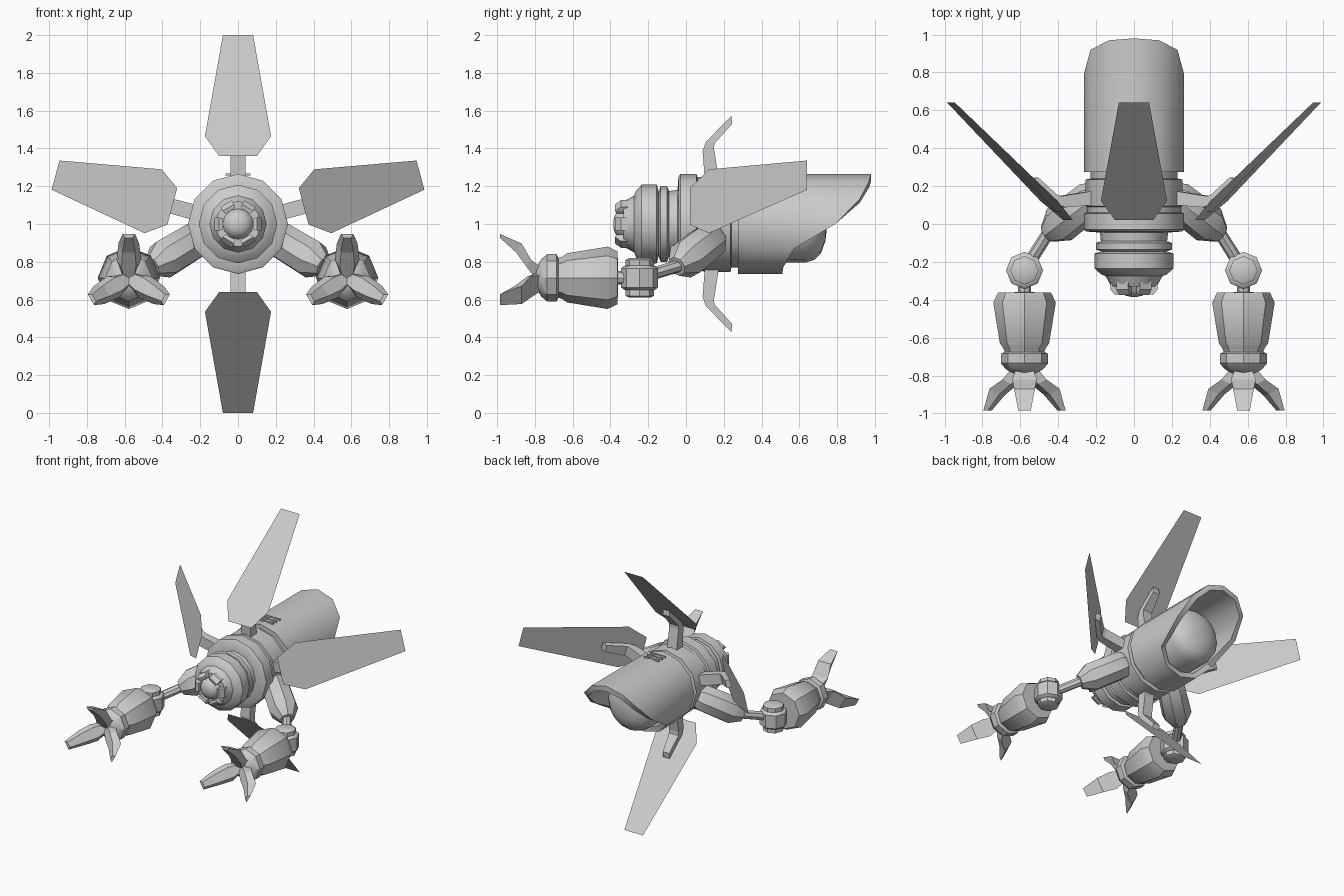
import bpy, bmesh, math
from mathutils import Vector, Matrix

if "Cube" in bpy.data.objects:
    bpy.data.objects.remove(bpy.data.objects["Cube"])

grey = bpy.data.materials.new("grey")
grey.diffuse_color = (0.6, 0.6, 0.6, 1)
grey.use_nodes = True
grey.node_tree.nodes["Principled BSDF"].inputs["Base Color"].default_value = grey.diffuse_color
UP = Vector((0, 0, 1))
BACK = Vector((0, 1, 0))
CENTRE = Vector((0, 0, 1))


def finish(name, bm, matrix=None, smooth=True):
    if matrix:
        bm.transform(matrix)
    bmesh.ops.recalc_face_normals(bm, faces=bm.faces)
    me = bpy.data.meshes.new(name)
    bm.to_mesh(me)
    bm.free()
    me.materials.append(grey)
    ob = bpy.data.objects.new(name, me)
    bpy.context.collection.objects.link(ob)
    if smooth:
        bpy.ops.object.select_all(action='DESELECT')
        ob.select_set(True)
        bpy.context.view_layer.objects.active = ob
        bpy.ops.object.shade_smooth_by_angle(angle=math.radians(35))
    return ob


def loft(name, rings, matrix=None, smooth=True, caps=True):
    """Skin a list of equal-length closed rings of points."""
    bm = bmesh.new()
    rows = [[bm.verts.new(p) for p in ring] for ring in rings]
    n = len(rows[0])
    for a, b in zip(rows, rows[1:]):
        for i in range(n):
            j = (i + 1) % n
            bm.faces.new((a[i], a[j], b[j], b[i]))
    if caps:
        bm.faces.new(rows[0])
        bm.faces.new(rows[-1])
    return finish(name, bm, matrix, smooth)


def turned(name, profile, origin, axis, sides, up=UP):
    """Turn (distance along axis, radius) pairs around an axis."""
    axis = Vector(axis).normalized()
    u = (up - axis * up.dot(axis)).normalized()
    v = axis.cross(u)
    turn = [i * math.tau / sides for i in range(sides)]
    return loft(name, [[Vector(origin) + axis * t + (u * math.cos(a) + v * math.sin(a)) * r
                        for a in turn] for t, r in profile])


def plate(name, points, matrix):
    bm = bmesh.new()
    bm.faces.new([bm.verts.new(p) for p in points])
    return finish(name, bm, matrix, False)


def box(name, size, matrix):
    bm = bmesh.new()
    bmesh.ops.create_cube(bm, size=1)
    bmesh.ops.scale(bm, vec=size, verts=bm.verts)
    return finish(name, bm, matrix, False)


# Ringed front body and rounded nose
turned("body", [(-.33, .12), (-.275, .15), (-.265, .175), (-.235, .208), (-.155, .208),
                (-.145, .17), (-.135, .2), (-.1, .2), (-.09, .175), (-.045, .18),
                (-.04, .25), (-.03, .265), (.055, .265), (.06, .248), (.09, .248),
                (.095, .255), (.235, .255), (.24, .23), (.3, .23)], CENTRE, BACK, 12)
turned("nose", [(-.385, .015), (-.378, .045), (-.36, .07), (-.32, .085)], CENTRE, BACK, 12)
for i in range(6):
    m = Matrix.Translation(CENTRE) @ Matrix.Rotation(math.radians(60 * i + 30), 4, 'Y')
    loft("nose_tab", [[(-w, y0, r), (w, y0, r), (w, y1, r), (-w, y1, r)]
                      for r, w, y0, y1 in ((.08, .03, -.37, -.31), (.1, .035, -.375, -.3),
                                           (.125, .035, -.345, -.29))], m, False)

# Rear hood: slanted open shell with a thick rim
ends = [.98, .97, .92, .79, .57, .515, .51]
rings = []
for r, ys in ((.225, None), (.225, ends), (.265, ends), (.265, None), (.22, None)):
    ring = []
    for i in range(12):
        a = i * math.pi / 6
        y = ys[min(i, 12 - i)] if ys else .275
        ring.append((r * math.sin(a), y, 1 + r * math.cos(a)))
    rings.append(ring)
loft("hood", rings, caps=False)

# Engine dome under the hood
turned("engine", [(.27, .205), (.63, .205), (.68, .19), (.715, .155), (.738, .09), (.746, .02)],
       CENTRE, BACK, 16)

# Vent slits on the hood
for y in (.34, .38, .42):
    box("vent_slit", (.13, .01, .012), Matrix.Translation((0, y, 1.262)))


# Four swept fins with bent struts
def sweep(x, r, off=0):
    return (x, .02 + (r - .36) * .97 - off, r)


for angle in (0, 75, 180, -75):
    m = Matrix.Translation(CENTRE) @ Matrix.Rotation(math.radians(angle), 4, 'Y')
    outline = [(.1, .36), (.175, .465), (.08, 1)]
    plate("fin", [sweep(x, r) for x, r in outline] +
          [sweep(-x, r) for x, r in reversed(outline)], m)
    panel = [(.062, .41), (.028, .68)]
    plate("fin_panel", [sweep(x, r, .003) for x, r in panel] +
          [sweep(-x, r, .003) for x, r in reversed(panel)], m)
    stations = [((.10, .23), (.175, .23), .04), ((.088, .385), (.148, .40), .04),
                ((.105, .435), (.15, .425), .04), ((.24, .572), (.245, .53), .028)]
    loft("fin_strut", [[(-w, *a), (w, *a), (w, *b), (-w, *b)] for a, b, w in stations], m, False)

# Arms, one on each side
for s in (-1, 1):
    shoulder, elbow = Vector((s * .2, .15, .93)), Vector((s * .455, -.05, .775))
    wrist = Vector((s * .578, -.245, .715))
    length = (elbow - shoulder).length
    turned("shoulder", [(0, .08), (.03, .1), (length - .085, .105), (length, .055)],
           shoulder, elbow - shoulder, 8)
    turned("upper_arm_rod", [(-.02, .033), ((wrist - elbow).length, .033)],
           elbow, wrist - elbow, 8)
    turned("wrist_joint", [(-.105, .055), (-.095, .075), (-.065, .075), (-.062, .085),
                           (-.05, .098), (.05, .098), (.062, .085), (.065, .075),
                           (.095, .075), (.105, .055)], wrist, UP, 8, BACK)
    hand = Vector((s * .578, 0, .715))
    turned("forearm", [(.3, .035), (.36, .035), (.362, .14), (.415, .165), (.63, .13),
                       (.655, .112), (.675, .105), (.685, .125), (.735, .125), (.765, .1),
                       (.785, .07), (.8, .03)], hand, -BACK, 8)
    # Three claw fingers
    for angle in (0, 120, 240):
        m = Matrix.Translation(hand) @ Matrix.Rotation(math.radians(angle), 4, 'Y')
        stations = [((-.765, .055), (-.80, .0), .045), ((-.82, .095), (-.845, .06), .065),
                    ((-.87, .182), (-.90, .135), .055), ((-.985, .232), (-.985, .212), .033)]
        loft("claw_finger", [[(-w, *a), (w, *a), (w * .6, *b), (-w * .6, *b)]
                             for a, b, w in stations], m, False)
